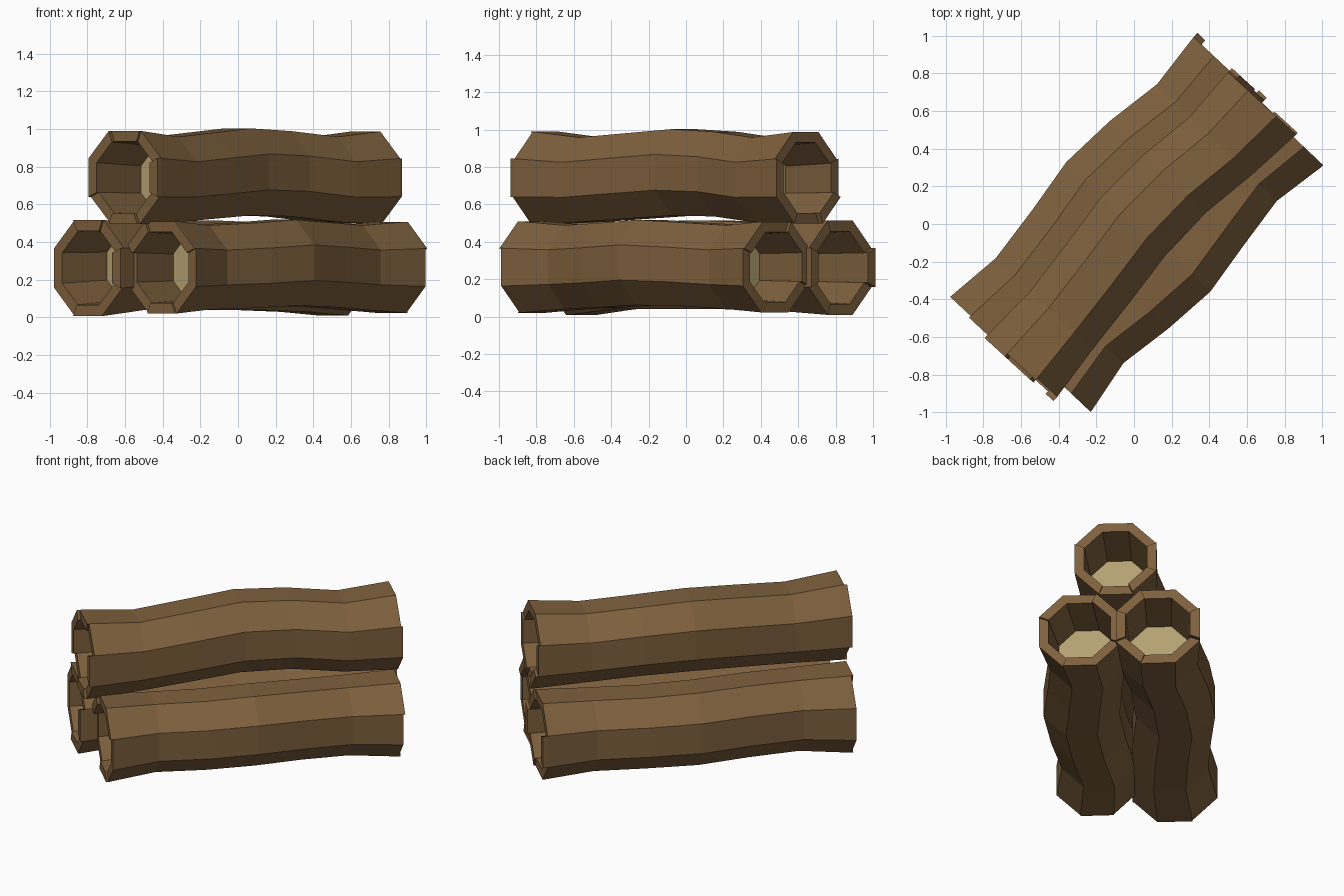
import bpy, random
from math import cos, sin, pi
from mathutils import Vector

if "Cube" in bpy.data.objects:
    bpy.data.objects.remove(bpy.data.objects["Cube"])

random.seed(4)
SIDES = 8
SWELL = [1.05, 0.96, 0.97, 0.98, 0.96, 0.96, 1.04]   # radius along a log


def material(name, rgb):
    m = bpy.data.materials.new(name)
    m.diffuse_color = (*rgb, 1)
    m.use_nodes = True
    m.node_tree.nodes["Principled BSDF"].inputs["Base Color"].default_value = m.diffuse_color
    return m


bark = material("bark brown", (0.21, 0.118, 0.047))
wood = material("pale wood", (0.46, 0.36, 0.17))


def log(name, start, end, radius, bend, lift):
    """Octagonal hollow-ended log with wavy axis and stepped bark rims."""
    a, b = Vector(start), Vector(end)
    axis = (b - a).normalized()
    side = Vector((-axis.y, axis.x, 0))
    up = Vector((0, 0, 1))
    verts, faces, mats = [], [], []

    def point(i, k, scale=1.0, push=0.0):
        c = a.lerp(b, i / 6) + side * bend[i] + up * lift[i] + axis * push
        t = (k + 0.5) * 2 * pi / SIDES
        r = radius * SWELL[i] * scale
        return c + side * (r * cos(t)) + up * (r * sin(t))

    def face(pts, mat=0):
        n = len(verts)
        verts.extend(pts)
        faces.append(list(range(n, n + len(pts))))
        mats.append(mat)

    # outer bark
    for i in range(6):
        for k in range(SIDES):
            face([point(i, k), point(i, k + 1), point(i + 1, k + 1), point(i + 1, k)][::-1])
    # recessed ends: each bark side sticks out by its own amount
    for i, floor, sign in ((0, 1, -1), (6, 5, 1)):
        outs = [random.choice((0.0, 0.012, 0.03)) * sign for _ in range(SIDES)]
        inner = 0.77
        for k in range(SIDES):
            p, q = outs[k], outs[(k + 1) % SIDES]
            quads = [[point(i, k, inner, p), point(i, k + 1, inner, p),
                      point(floor, k + 1, inner), point(floor, k, inner)],
                     [point(i, k, 1, p), point(i, k + 1, 1, p),
                      point(i, k + 1, inner, p), point(i, k, inner, p)]]
            if p:
                quads.append([point(i, k), point(i, k + 1), point(i, k + 1, 1, p), point(i, k, 1, p)][::-1])
            for quad in quads:
                face(quad[::sign])
            # step between neighbouring bark sides
            if p != q:
                step = [point(i, k + 1, 1, p), point(i, k + 1, 1, q),
                        point(i, k + 1, inner, q), point(i, k + 1, inner, p)]
                face(step if p * sign > q * sign else step[::-1])
        # pale sawn wood deep inside
        face([point(floor, k, inner) for k in range(SIDES)][::-sign if sign < 0 else 1], 1)

    me = bpy.data.meshes.new(name)
    me.from_pydata([tuple(v) for v in verts], [], faces)
    me.materials.append(bark)
    me.materials.append(wood)
    for poly, m in zip(me.polygons, mats):
        poly.material_index = m
        # discs must look outwards along the log
        if m == 1:
            outward = poly.center - (a + b) / 2
            if poly.normal.dot(outward) < 0:
                poly.flip()
    me.update()
    ob = bpy.data.objects.new(name, me)
    bpy.context.collection.objects.link(ob)
    return ob


# two logs on the ground, one resting on top
log("lower_left_log", (-0.79, -0.56, 0.262), (0.50, 0.82, 0.262), 0.262,
    [0, -0.015, 0.015, 0.055, 0.04, -0.01, 0], [0, 0.01, 0.015, 0.015, 0.01, 0, 0])
log("lower_right_log", (-0.40, -0.82, 0.265), (0.82, 0.47, 0.265), 0.252,
    [0, 0.03, -0.015, -0.04, -0.005, 0.03, 0], [0, 0, 0.01, 0.025, 0.015, 0, 0])
log("top_log", (-0.59, -0.75, 0.742), (0.68, 0.64, 0.742), 0.255,
    [0, 0.01, 0.035, 0.065, 0.055, 0.01, 0], [0, -0.01, 0.01, 0.03, 0.02, -0.01, 0])
